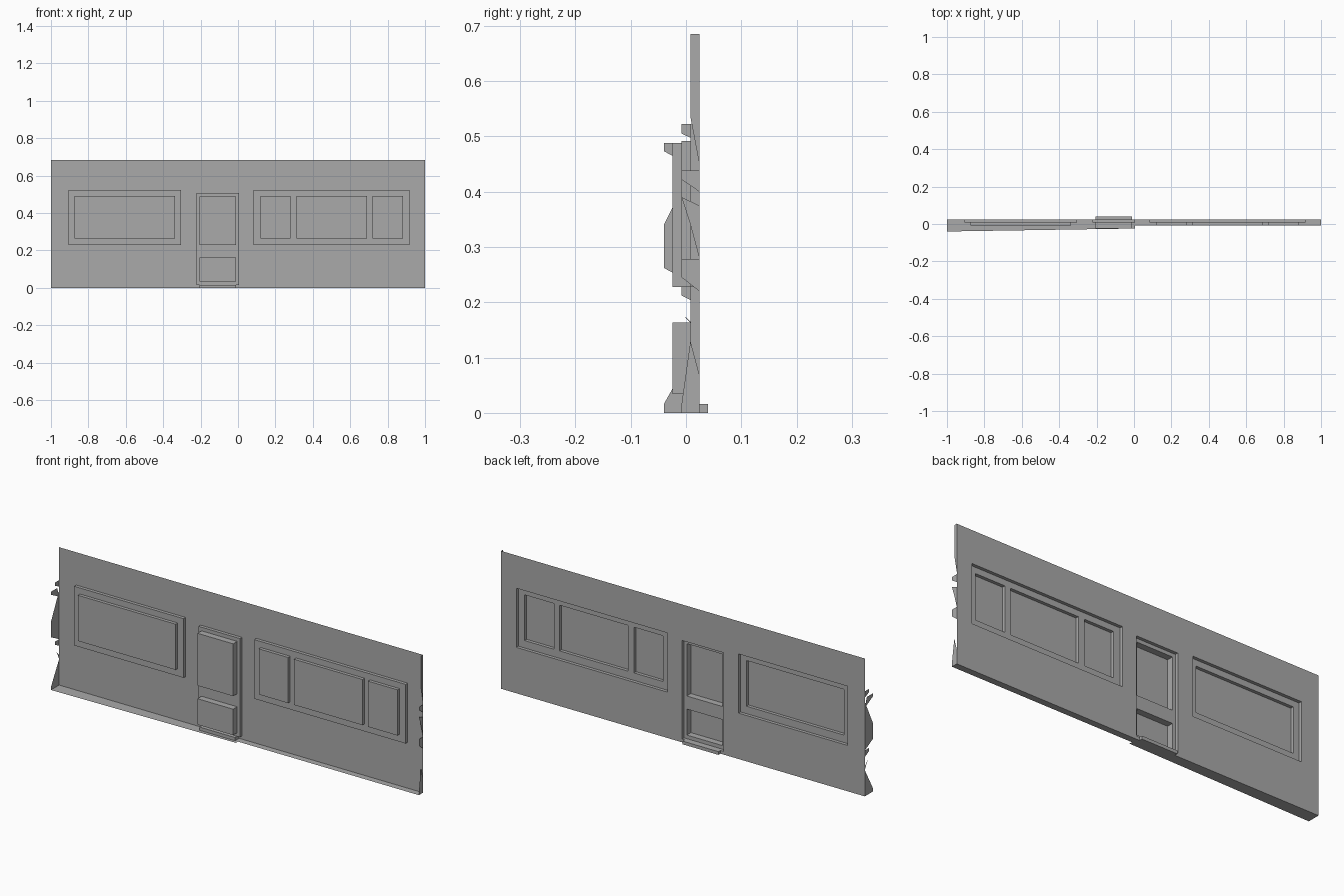
import bpy
import bmesh

cube = bpy.data.objects.get("Cube")
if cube:
    bpy.data.objects.remove(cube, do_unlink=True)

grey = bpy.data.materials.new("plain_grey")
grey.use_nodes = True
colour = (0.40, 0.40, 0.40, 1)
grey.diffuse_color = colour
grey.node_tree.nodes["Principled BSDF"].inputs["Base Color"].default_value = colour

BACK, STEP = 0.024, 0.016
TOP = 0.685


def finish(name, bm):
    bmesh.ops.remove_doubles(bm, verts=bm.verts, dist=0.0001)
    mesh = bpy.data.meshes.new(name)
    bm.to_mesh(mesh)
    bm.free()
    mesh.materials.append(grey)
    obj = bpy.data.objects.new(name, mesh)
    bpy.context.collection.objects.link(obj)
    return obj


def face(bm, points):
    bm.faces.new([bm.verts.new(p) for p in points])


def relief(name, outline, panels):
    """Thin sheet with rectangles pressed forward; joined by step walls."""
    rects = [outline] + [p[:4] for p in panels]
    xs = sorted({v for r in rects for v in r[:2]})
    zs = sorted({v for r in rects for v in r[2:4]})

    def depth(i, k):
        x, z = (xs[i] + xs[i + 1]) / 2, (zs[k] + zs[k + 1]) / 2
        level = max([p[4] for p in panels
                     if p[0] < x < p[1] and p[2] < z < p[3]], default=0)
        return BACK - STEP * level

    bm = bmesh.new()
    for i in range(len(xs) - 1):
        for k in range(len(zs) - 1):
            x0, x1, z0, z1 = xs[i], xs[i + 1], zs[k], zs[k + 1]
            y = depth(i, k)
            face(bm, [(x0, y, z0), (x1, y, z0), (x1, y, z1), (x0, y, z1)])
            if i + 2 < len(xs) and depth(i + 1, k) != y:
                n = depth(i + 1, k)
                face(bm, [(x1, y, z0), (x1, n, z0), (x1, n, z1), (x1, y, z1)])
            if k + 2 < len(zs) and depth(i, k + 1) != y:
                n = depth(i, k + 1)
                face(bm, [(x0, y, z1), (x1, y, z1), (x1, n, z1), (x0, n, z1)])
    bmesh.ops.remove_doubles(bm, verts=bm.verts, dist=0.0001)
    bmesh.ops.recalc_face_normals(bm, faces=bm.faces)
    # the sheet faces forward
    if sum(f.normal.y * f.calc_area() for f in bm.faces) > 0:
        bmesh.ops.reverse_faces(bm, faces=bm.faces)
    return finish(name, bm)


def end_cap(name, x, pieces):
    bm = bmesh.new()
    for piece in pieces:
        face(bm, [(x, y, z) for y, z in piece])
    return finish(name, bm)


# wall sheet with windows and door: x range, z range, raised steps
frame_z, pane_z = (0.228, 0.522), (0.265, 0.492)
panels = [(-0.906, -0.305, *frame_z, 1), (-0.874, -0.337, *pane_z, 2),
          (0.084, 0.916, *frame_z, 1)]
panels += [(a, b, *pane_z, 2)
           for a, b in ((0.12, 0.281), (0.314, 0.69), (0.72, 0.882))]
panels += [(-0.222, 0.005, STEP, 0.506, 1),
           (-0.206, -0.01, 0.228, 0.488, 3),
           (-0.206, -0.01, 0.034, 0.163, 3)]
relief("wall_panel", (-1, 1, 0, TOP), panels)

# flat strip under the wall, tapering left of the door
bm = bmesh.new()
face(bm, [(-1, BACK, 0), (0.005, BACK, 0), (0.005, -0.024, 0), (-1, -0.04, 0)])
face(bm, [(0.005, BACK, 0), (1, BACK, 0), (1, -0.008, 0), (0.005, -0.008, 0)])
finish("base_strip", bm)

# door sill
bm = bmesh.new()
bmesh.ops.create_cube(bm, size=1)
for v in bm.verts:
    v.co.x = -0.108 + v.co.x * 0.196
    v.co.y = 0.016 + v.co.y * 0.048
    v.co.z = 0.008 + v.co.z * STEP
finish("door_sill", bm)

# jagged flat end pieces, as (y, z) outlines
end_cap("right_end", -1, [
    [(BACK, 0.522), (-0.008, 0.522), (-0.008, 0.505), (BACK, 0.49)],
    [(0.008, 0.488), (-0.04, 0.488), (-0.04, 0.473), (BACK, 0.44)],
    [(BACK, 0.47), (-0.04, 0.34), (-0.04, 0.262), (BACK, 0.228)],
    [(BACK, 0.228), (-0.008, 0.228), (-0.008, 0.212), (BACK, 0.196)],
    [(BACK, 0.15), (-0.008, 0.18), (0.008, 0.163), (BACK, 0.13)],
    [(BACK, 0.13), (-0.04, STEP), (-0.04, 0), (BACK, 0)],
])
end_cap("left_end", 1, [
    [(BACK, TOP), (0.008, TOP), (0.008, 0.535), (BACK, 0.45)],
    [(BACK, 0.438), (-0.008, 0.438), (-0.008, 0.422), (BACK, 0.4)],
    [(BACK, 0.375), (-0.008, 0.39), (0.008, 0.34), (BACK, 0.28)],
    [(BACK, 0.278), (-0.008, 0.278), (-0.008, 0.245), (BACK, 0.22)],
    [(BACK, 0.07), (0.008, 0.13), (-0.008, STEP), (-0.008, 0), (BACK, 0)],
])
